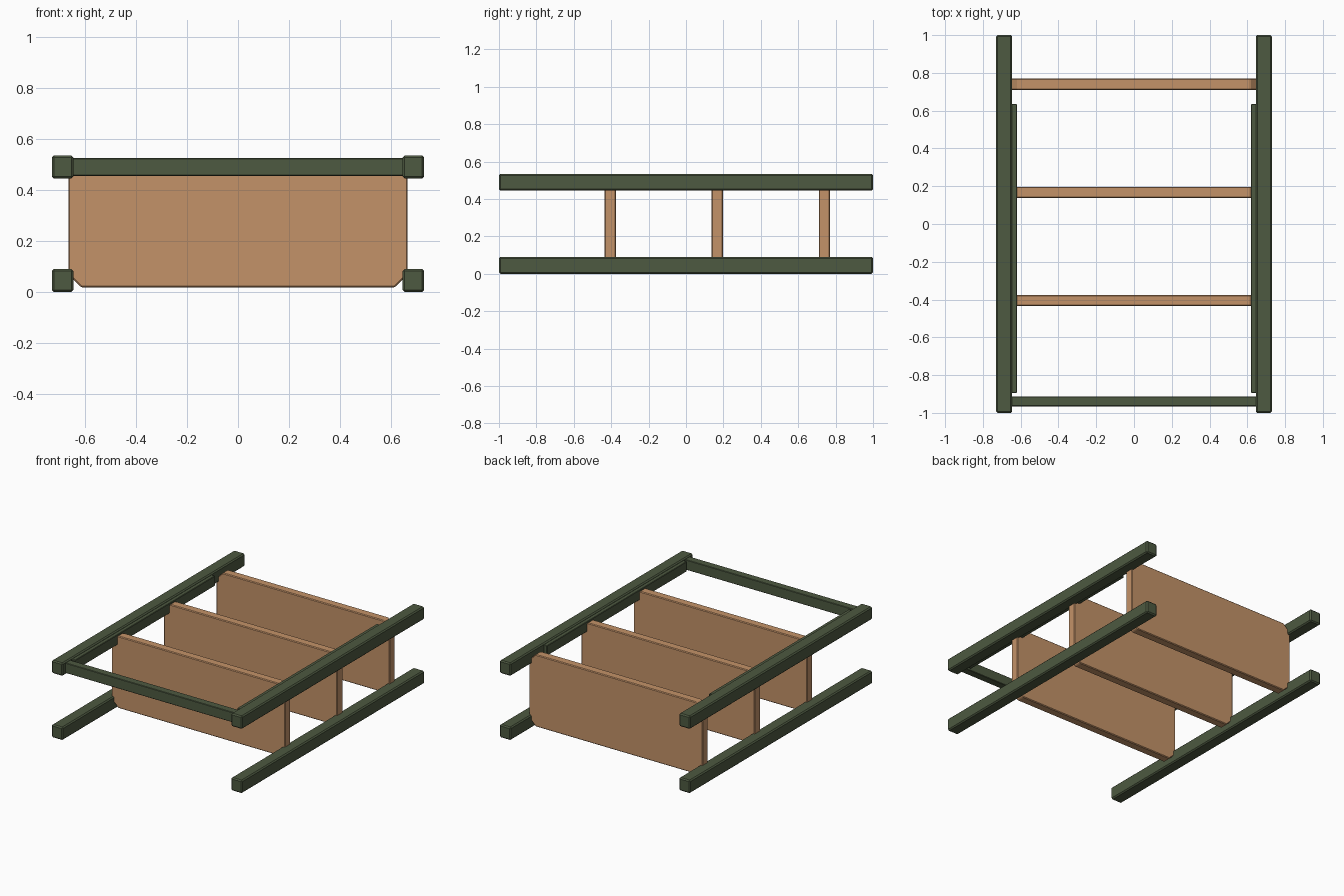
import bpy
import bmesh

cube = bpy.data.objects.get("Cube")
if cube:
    bpy.data.objects.remove(cube, do_unlink=True)


def make_material(name, color):
    mat = bpy.data.materials.new(name)
    mat.use_nodes = True
    mat.diffuse_color = color
    mat.node_tree.nodes["Principled BSDF"].inputs["Base Color"].default_value = color
    return mat


green = make_material("dark green paint", (0.075, 0.100, 0.052, 1))
wood = make_material("light wood", (0.55, 0.29, 0.14, 1))


def finish(name, bm, mat, bevel):
    mesh = bpy.data.meshes.new(name)
    bmesh.ops.recalc_face_normals(bm, faces=bm.faces)
    bm.to_mesh(mesh)
    bm.free()
    mesh.materials.append(mat)
    obj = bpy.data.objects.new(name, mesh)
    bpy.context.collection.objects.link(obj)
    mod = obj.modifiers.new("soft edges", 'BEVEL')
    mod.width = bevel
    mod.segments = 1
    mod.limit_method = 'ANGLE'
    return obj


def box(name, x, y, z, mat, bevel):
    """Bevelled box given by its (low, high) range on each axis."""
    bm = bmesh.new()
    bmesh.ops.create_cube(bm, size=1)
    for v in bm.verts:
        v.co = [(r[0] + r[1]) / 2 + c * (r[1] - r[0]) for r, c in zip((x, y, z), v.co)]
    return finish(name, bm, mat, bevel)


def panel(name, y, half_width, bottom, top, cut, thickness):
    """Upright board with its four corners cut at 45 degrees."""
    bm = bmesh.new()
    mid, half_height = (bottom + top) / 2, (top - bottom) / 2
    outline = []
    for sx, sz in ((1, 1), (-1, 1), (-1, -1), (1, -1)):
        side = (sx * half_width, mid + sz * (half_height - cut))
        end = (sx * (half_width - cut), mid + sz * half_height)
        outline += [side, end] if sx * sz > 0 else [end, side]
    face = bm.faces.new([bm.verts.new((x, y - thickness / 2, z)) for x, z in outline])
    extruded = bmesh.ops.extrude_face_region(bm, geom=[face])["geom"]
    moved = [g for g in extruded if isinstance(g, bmesh.types.BMVert)]
    bmesh.ops.translate(bm, verts=moved, vec=(0, thickness, 0))
    return finish(name, bm, wood, 0.005)


# Four long rails, and an inner strip beside each upper rail
for side, s in (("left", 1), ("right", -1)):
    rail_x = sorted((s * 0.645, s * 0.73))
    strip_x = sorted((s * 0.62, s * 0.67))
    box("lower_rail_" + side, rail_x, (-1, 1), (0, 0.09), green, 0.008)
    box("upper_rail_" + side, rail_x, (-1, 1), (0.445, 0.535), green, 0.008)
    box("inner_strip_" + side, strip_x, (-0.895, 0.635), (0.455, 0.525), green, 0.003)

# Crossbar at the front
box("front_crossbar", (-0.66, 0.66), (-0.965, -0.912), (0.455, 0.525), green, 0.003)

# Three upright boards between the rails
for name, y in (("front", -0.405), ("middle", 0.167), ("back", 0.74)):
    panel(name + "_panel", y, 0.665, 0.018, 0.517, 0.05, 0.06)
